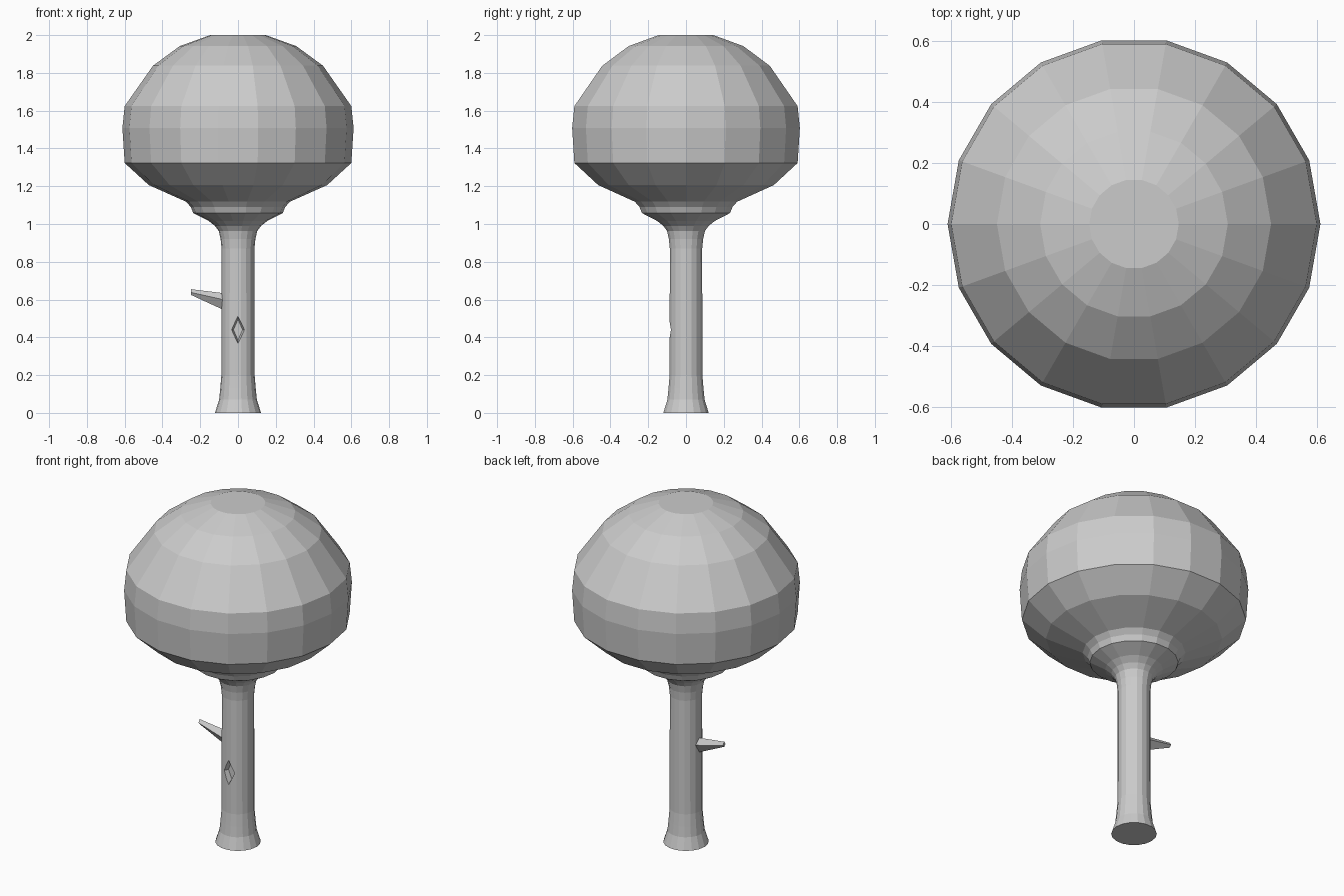
import bpy, bmesh
from math import cos, sin, tau

if "Cube" in bpy.data.objects:
    bpy.data.objects.remove(bpy.data.objects["Cube"])

SIDES = 18

def finish(name, bm):
    bmesh.ops.recalc_face_normals(bm, faces=bm.faces)
    mesh = bpy.data.meshes.new(name)
    bm.to_mesh(mesh)
    bm.free()
    obj = bpy.data.objects.new(name, mesh)
    bpy.context.collection.objects.link(obj)
    return obj

def loft(name, rings, cap_start=True, cap_end=True):
    """Join equal-length rings of points with quads."""
    bm = bmesh.new()
    loops = [[bm.verts.new(p) for p in ring] for ring in rings]
    for a, b in zip(loops, loops[1:]):
        n = len(a)
        for i in range(n):
            j = (i + 1) % n
            bm.faces.new((a[i], a[j], b[j], b[i]))
    if cap_start:
        bm.faces.new(loops[0])
    if cap_end:
        bm.faces.new(loops[-1])
    return finish(name, bm)

def circle(r, z):
    return [(r * cos(tau * i / SIDES), r * sin(tau * i / SIDES), z)
            for i in range(SIDES)]

def diamond_x(x, y, mid, low, high, side_x):
    return [(x, 0, high), (side_x, y, mid), (x, 0, low), (side_x, -y, mid)]

def diamond_y(y, w, h, z=0.44):
    return [(0, y, z + h), (w, y, z), (0, y, z - h), (-w, y, z)]

# Trunk with flared foot and flared top
trunk = loft("trunk", [circle(r, z) for r, z in [
    (0.122, 0), (0.10, 0.07), (0.094, 0.13), (0.088, 0.2), (0.087, 0.87),
    (0.092, 0.92), (0.102, 0.963), (0.122, 0.99), (0.155, 1.016), (0.237, 1.058)]])

# Faceted foliage
loft("foliage", [circle(r, z) for r, z in [
    (0.237, 1.058), (0.25, 1.09), (0.275, 1.118), (0.472, 1.206),
    (0.60, 1.323), (0.612, 1.508), (0.60, 1.624), (0.45, 1.838),
    (0.308, 1.942), (0.147, 2.0)]], cap_start=False)

# Short tapered branch stub
loft("branch_stub", [
    diamond_x(-0.07, 0.03, 0.595, 0.54, 0.64, -0.065),
    diamond_x(-0.087, 0.029, 0.60, 0.55, 0.635, -0.08),
    diamond_x(-0.25, 0.012, 0.638, 0.625, 0.655, -0.25)])

# Diamond knot hole cut in the front of the trunk
cutter = loft("knot_cutter", [
    diamond_y(-0.12, 0.048, 0.088),
    diamond_y(-0.083, 0.035, 0.07),
    diamond_y(-0.055, 0.024, 0.055)])
cutter.hide_render = True
cutter.hide_set(True)
cut = trunk.modifiers.new("knot", 'BOOLEAN')
cut.operation = 'DIFFERENCE'
cut.solver = 'EXACT'
cut.object = cutter
